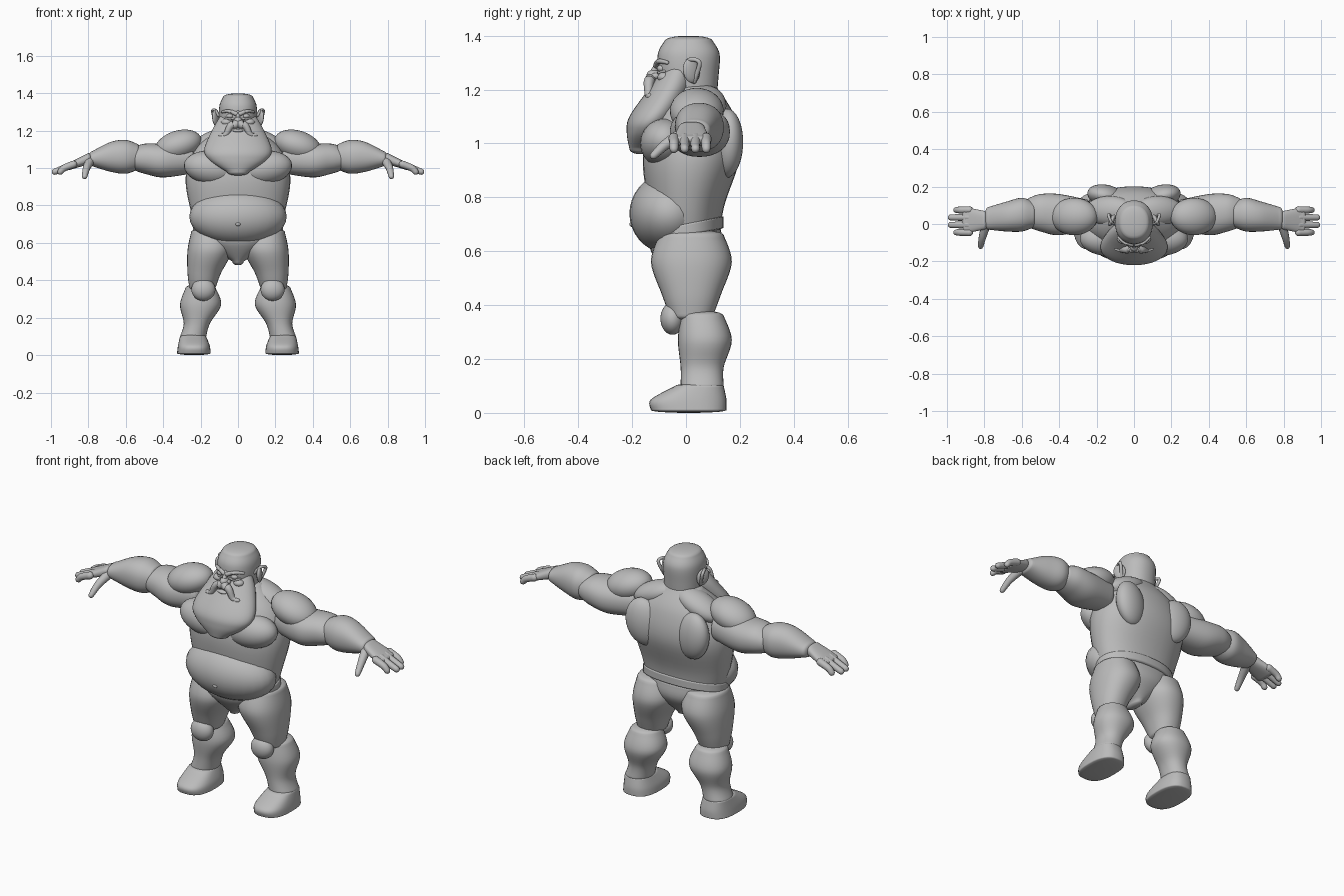
import bpy, bmesh, math
from mathutils import Matrix, Vector, Euler

cube = bpy.data.objects.get("Cube")
if cube:
    bpy.data.objects.remove(cube, do_unlink=True)

GREY = (0.5, 0.5, 0.5, 1)
clay = bpy.data.materials.new("clay grey")
clay.use_nodes = True
clay.diffuse_color = GREY
clay.node_tree.nodes["Principled BSDF"].inputs["Base Color"].default_value = GREY


def finish(name, bm, mirror):
    """Turn a finished bmesh into a smooth object, optionally on both sides."""
    bmesh.ops.recalc_face_normals(bm, faces=bm.faces)
    for face in bm.faces:
        face.smooth = True
    mesh = bpy.data.meshes.new(name)
    bm.to_mesh(mesh)
    bm.free()
    mesh.materials.append(clay)
    part = bpy.data.objects.new(name, mesh)
    bpy.context.collection.objects.link(part)
    if mirror:
        part.modifiers.new("mirror", 'MIRROR').use_mirror_merge = False


def skin(name, rings, mirror):
    """Join rings of points into one closed surface."""
    bm = bmesh.new()
    loops = [[bm.verts.new(point) for point in ring] for ring in rings]
    for low, high in zip(loops, loops[1:]):
        for k in range(len(low)):
            bm.faces.new((low[k - 1], low[k], high[k], high[k - 1]))
    bm.faces.new(loops[0])
    bm.faces.new(loops[-1])
    finish(name, bm, mirror)


def spline(rows, steps=6):
    """Smooth curve through rows of any width."""
    rows = [Vector(row) for row in rows]
    padded = [rows[0], *rows, rows[-1]]
    path = []
    for before, start, end, after in zip(padded, padded[1:], padded[2:], padded[3:]):
        leave, arrive = (end - before) / 2, (after - start) / 2
        for step in range(steps):
            t = step / steps
            ease = t * t * (3 - 2 * t)
            path.append(start.lerp(end, ease) + leave * t * (1 - t) ** 2 - arrive * t * t * (1 - t))
    return path + [rows[-1]]


def round_ends(path, cap, first_radius, steps=5):
    """Add shrinking sections at both ends; the travel column moves by the cap length."""
    def ends(row, direction):
        for step in range(1, steps):
            angle = math.pi / 2 * step / steps
            new = row.copy()
            new[0] += direction * cap * math.sin(angle)
            for k in range(first_radius, len(row)):
                new[k] *= math.cos(angle)
            yield new
    return list(ends(path[0], -1))[::-1] + path + list(ends(path[-1], 1))


def loft(name, rows, axis="z", mirror=True, power=2.2, cap=.02, tilt=0, sides=32):
    """Rounded sections: position along the axis, centre (two values), half sizes (two values)."""
    rings = []
    for t, u, v, wide, deep in round_ends(spline(rows), cap, first_radius=3):
        ring = []
        for k in range(sides):
            c, s = math.cos(math.tau * k / sides), math.sin(math.tau * k / sides)
            a = u + wide * math.copysign(abs(c) ** (2 / power), c)
            b = v + deep * math.copysign(abs(s) ** (2 / power), s)
            ring.append((a, b, t + tilt * b) if axis == "z" else (t, a, b))
        rings.append(ring)
    skin(name, rings, mirror)


def body(name, rows, **options):
    """Loft on the centre line: height, depth centre, half width, half depth."""
    loft(name, [(z, 0, y, wide, deep) for z, y, wide, deep in rows], mirror=False, **options)


def blob(name, centre, radii, turn=(0, 0, 0), mirror=True):
    """Turned ellipsoid."""
    bm = bmesh.new()
    rotation = Euler([math.radians(angle) for angle in turn]).to_matrix().to_4x4()
    bmesh.ops.create_uvsphere(bm, u_segments=28, v_segments=18, radius=1, matrix=
                              Matrix.Translation(centre) @ rotation @ Matrix.Diagonal((*radii, 1)))
    finish(name, bm, mirror)


def tube(name, points, start, end, mirror=True, sides=12):
    """Round tube along a path, tapering between two radii, with rounded ends."""
    path = spline(points)
    last = len(path) - 1
    rings = []
    for i, centre in enumerate(path):
        way = (path[min(i + 1, last)] - path[max(i - 1, 0)]).normalized()
        side = way.cross(Vector((0, 1, 0) if abs(way.y) < abs(way.z) else (0, 0, 1))).normalized()
        other = way.cross(side)
        radius = start + (end - start) * i / last
        sections = [(0, 1)]
        if i in (0, last):
            sections = [(math.sin(a), math.cos(a)) for a in (0, .5, 1, 1.4)]
        if i == 0:
            sections = [(-push, size) for push, size in reversed(sections)]
        for push, size in sections:
            rings.append([centre + radius * (way * push + size * (
                side * math.cos(math.tau * k / sides) + other * math.sin(math.tau * k / sides)))
                for k in range(sides)])
    skin(name, rings, mirror)


# Torso
body("trunk", [(.6, 0, .2, .12), (.76, 0, .25, .14), (.95, .02, .28, .18),
               (1.1, .03, .23, .15), (1.2, .04, .12, .08)])
blob("belly", centre=(0, -.06, .74), radii=(.26, .15, .15), mirror=False)
blob("navel", centre=(0, -.2, .7), radii=(.014, .01, .01), mirror=False)
blob("chest_muscle", centre=(.14, -.08, 1), radii=(.15, .09, .09), turn=(0, -8, 0))
blob("shoulder_blade", centre=(.15, .15, 1), radii=(.1, .06, .13), turn=(0, 12, 12))
blob("neck_muscle", centre=(.13, .07, 1.14), radii=(.14, .08, .06), turn=(0, 22, 0))

# Hips
body("briefs", [(.5, 0, .03, .06), (.6, 0, .18, .13), (.68, 0, .23, .13)])
body("waistband", [(.66, 0, .24, .14), (.7, 0, .24, .14)], cap=.01, tilt=.2)

# Legs
loft("thigh", [(.36, .19, .02, .07, .08), (.44, .18, .02, .09, .11),
               (.56, .15, .02, .12, .15), (.66, .15, .02, .1, .12)])
blob("kneecap", centre=(.185, -.05, .35), radii=(.064, .045, .06))
loft("shin", [(.1, .24, .06, .07, .08), (.17, .22, .06, .07, .08),
              (.27, .2, .07, .11, .1), (.36, .2, .06, .08, .08)])
loft("foot", [(.01, .236, .01, .09, .14), (.05, .236, .01, .085, .14), (.1, .24, .05, .07, .09)],
     power=2.6, cap=.01)

# Arms
blob("deltoid", centre=(.32, .04, 1.12), radii=(.13, .1, .08), turn=(0, 18, 0))
loft("upper_arm", [(.25, .05, 1.05, .08, .08), (.4, .05, 1.04, .11, .09),
                   (.5, .06, 1.05, .1, .08), (.56, .06, 1.05, .08, .06)], axis="x")
loft("forearm", [(.54, .05, 1.06, .07, .07), (.6, .05, 1.06, .09, .09),
                 (.68, .04, 1.06, .08, .08), (.78, .03, 1.05, .06, .04)], axis="x")
loft("palm", [(.8, .02, 1.05, .05, .03), (.9, .02, 1.01, .07, .02)], axis="x", power=2.6)
for i, finger in enumerate(("index", "middle", "ring", "little")):
    y = .04 * i - .045
    reach = .98 if i in (1, 2) else .95
    tube(finger + "_finger", [(.88, y, 1.02), (.93, y, 1), (reach, y, .98)], start=.02, end=.016)
tube("thumb", [(.79, 0, 1.04), (.81, -.07, 1), (.82, -.12, .955)], start=.026, end=.014)

# Head
body("head", [(1.13, .03, .09, .08), (1.24, .01, .1, .11), (1.33, .01, .1, .115),
              (1.38, .01, .08, .09)])
body("beard", [(.98, -.17, .06, .04), (1.04, -.15, .15, .07), (1.1, -.12, .18, .09),
               (1.2, -.06, .14, .08), (1.27, -.03, .1, .06)], power=2)
blob("ear", centre=(.118, .02, 1.27), radii=(.014, .034, .046), turn=(12, 0, 28))
tube("ear_rim", [(.104, 0, 1.28), (.122, .01, 1.31), (.136, .05, 1.3), (.112, .03, 1.23)],
     start=.007, end=.009)
blob("eye", centre=(.042, -.09, 1.278), radii=(.02, .018, .014))
tube("eyebrow", [(.01, -.11, 1.29), (.05, -.1, 1.305), (.085, -.07, 1.3)], start=.012, end=.007)
tube("lower_eyelid", [(.02, -.1, 1.267), (.045, -.1, 1.262), (.07, -.08, 1.268)], start=.006, end=.005)
blob("cheek", centre=(.06, -.08, 1.245), radii=(.03, .026, .02))
blob("nose", centre=(0, -.12, 1.254), radii=(.022, .026, .02), mirror=False)
tube("nose_bridge", [(0, -.1, 1.3), (0, -.125, 1.26)], start=.011, end=.012, mirror=False)
blob("nostril", centre=(.019, -.113, 1.25), radii=(.012, .016, .012))
tube("moustache", [(.01, -.13, 1.235), (.04, -.138, 1.225), (.065, -.138, 1.18), (.095, -.134, 1.175)],
     start=.024, end=.01)
blob("lower_lip", centre=(0, -.137, 1.2), radii=(.028, .016, .01), mirror=False)
